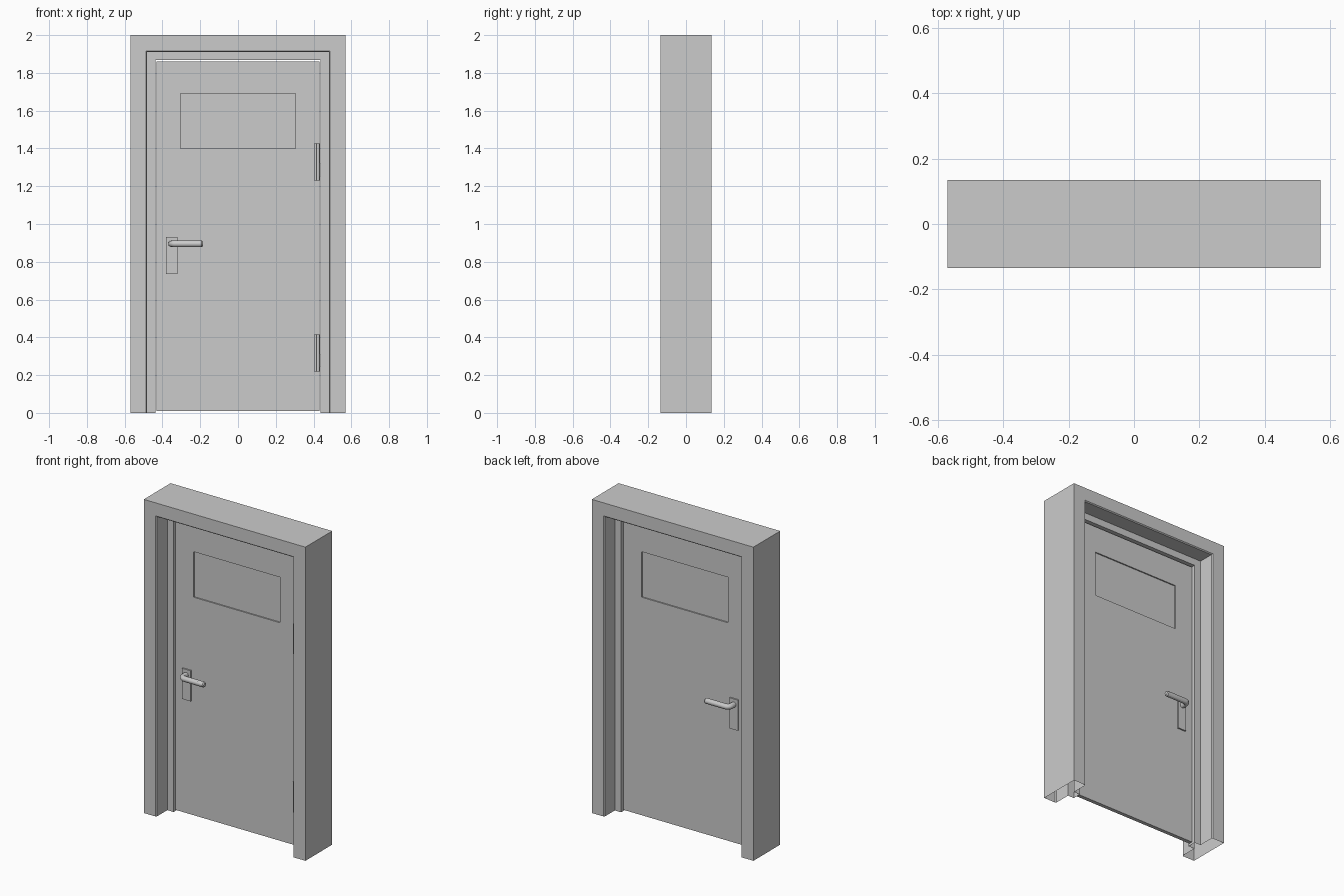
import bpy, bmesh
from math import pi, sin, cos

if "Cube" in bpy.data.objects:
    bpy.data.objects.remove(bpy.data.objects["Cube"])


def finish(name, bm):
    bmesh.ops.recalc_face_normals(bm, faces=bm.faces)
    mesh = bpy.data.meshes.new(name)
    bm.to_mesh(mesh)
    bm.free()
    obj = bpy.data.objects.new(name, mesh)
    bpy.context.collection.objects.link(obj)
    return obj


def box(name, x0, x1, y0, y1, z0, z1):
    bm = bmesh.new()
    bmesh.ops.create_cube(bm, size=1)
    for v in bm.verts:
        v.co = ((x0 + x1) / 2 + v.co.x * (x1 - x0),
                (y0 + y1) / 2 + v.co.y * (y1 - y0),
                (z0 + z1) / 2 + v.co.z * (z1 - z0))
    return finish(name, bm)


def smooth(obj):
    bpy.ops.object.select_all(action='DESELECT')
    obj.select_set(True)
    bpy.context.view_layer.objects.active = obj
    bpy.ops.object.shade_smooth_by_angle()


# door surround: stepped profile (half width, y) swept around the opening, open at the floor
profile = [(.57, -.135), (.487, -.135), (.481, -.129), (.481, -.025), (.437, -.025),
           (.437, .030), (.481, .030), (.481, .129), (.487, .135), (.57, .135)]
bm = bmesh.new()
rings = []
for x, y in profile:
    top = 2 - (.57 - x)
    rings.append([bm.verts.new(c) for c in
                  ((-x, y, 0), (-x, y, top), (x, y, top), (x, y, 0))])
for i, a in enumerate(rings):
    b = rings[(i + 1) % len(rings)]
    for k in range(3):
        bm.faces.new((a[k], a[k + 1], b[k + 1], b[k]))
finish("door_frame", bm)

# door leaf with a cut-out for the window
door = box("door_leaf", -.431, .431, -.012, .012, .01, 1.86)
cutter = box("window_cutter", -.305, .305, -.1, .1, 1.40, 1.69)
cutter.hide_render = True
mod = door.modifiers.new("window_opening", 'BOOLEAN')
mod.object = cutter
mod.solver = 'EXACT'
bpy.context.view_layer.objects.active = door
bpy.ops.object.modifier_apply(modifier=mod.name)
bpy.data.objects.remove(cutter)
box("window_pane", -.305, .305, -.004, .004, 1.40, 1.69)

# plate and bent lever handle on each side
for side, s in (("front", -1), ("back", 1)):
    y0, y1 = sorted((s * .012, s * .021))
    box(side + "_handle_plate", -.38, -.32, y0, y1, .735, .93)
    bend = .025
    path = [(-.352, .012)]
    for i in range(7):
        a = pi / 2 * i / 6
        path.append((-.352 + bend * (1 - cos(a)), .045 + bend * sin(a)))
    path += [(-.192, .070)]
    radii = [1] * len(path)
    path.append((-.185, .070))
    radii.append(.7)
    curve = bpy.data.curves.new(side + "_handle_lever", 'CURVE')
    curve.dimensions = '3D'
    curve.bevel_depth = .017
    curve.bevel_resolution = 4
    curve.use_fill_caps = True
    spline = curve.splines.new('POLY')
    spline.points.add(len(path) - 1)
    for p, (x, y), r in zip(spline.points, path, radii):
        p.co = (x, s * y, .895, 1)
        p.radius = r
    lever = bpy.data.objects.new(side + "_handle_lever", curve)
    bpy.context.collection.objects.link(lever)
    bpy.ops.object.select_all(action='DESELECT')
    lever.select_set(True)
    bpy.context.view_layer.objects.active = lever
    bpy.ops.object.convert(target='MESH')
    smooth(bpy.context.view_layer.objects.active)

# hinges: door leaf, knuckle and frame leaf
for name, z in (("lower", .22), ("upper", 1.23)):
    box(name + "_hinge_door_leaf", .402, .43, -.022, -.012, z, z + .195)
    box(name + "_hinge_frame_leaf", .428, .476, -.032, -.025, z + .022, z + .092)
    bpy.ops.mesh.primitive_cylinder_add(vertices=20, radius=.009, depth=.195,
                                        location=(.424, -.031, z + .0975))
    knuckle = bpy.context.object
    knuckle.name = name + "_hinge_knuckle"
    smooth(knuckle)
